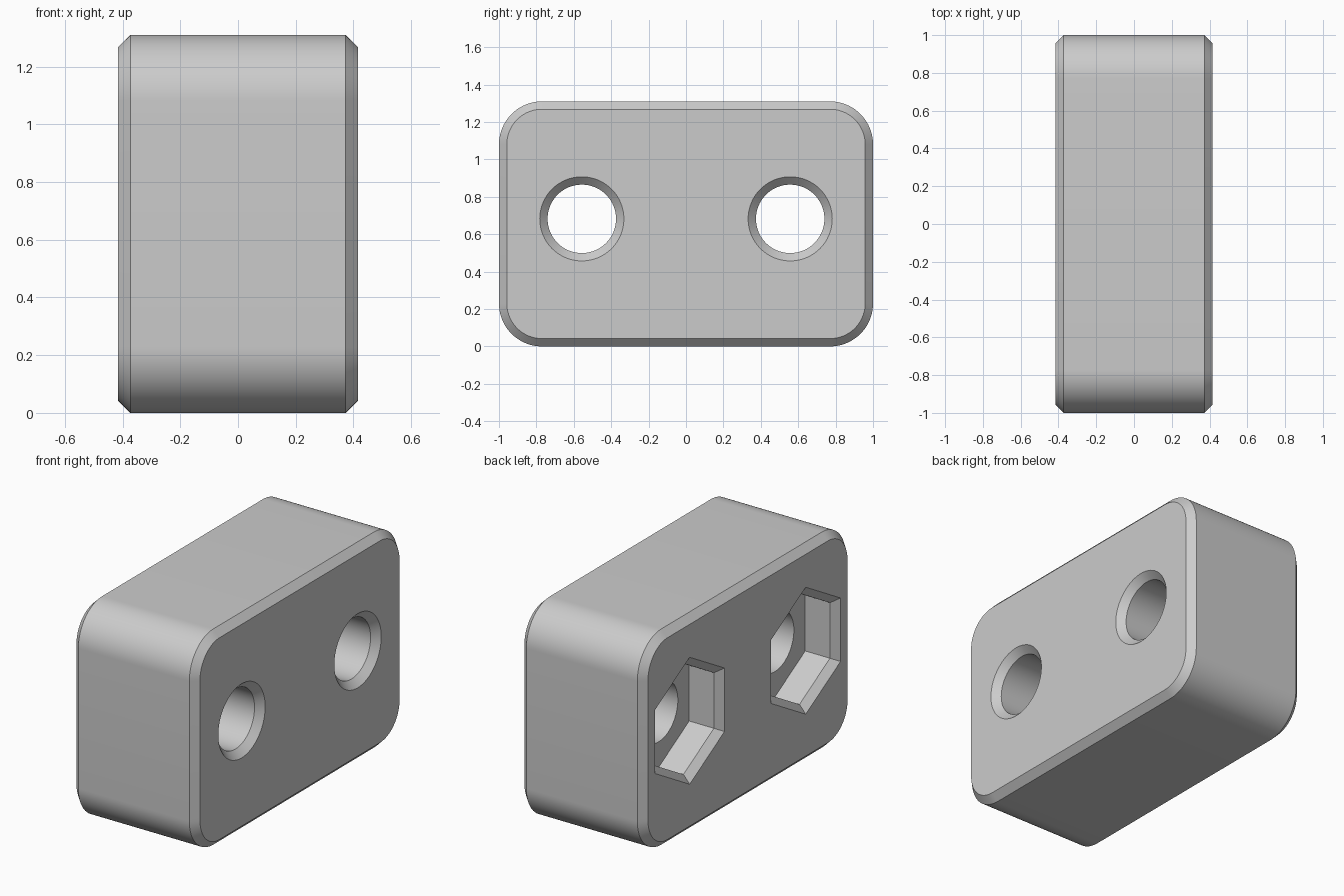
import bpy, bmesh, math

cube = bpy.data.objects.get("Cube")
if cube:
    bpy.data.objects.remove(cube, do_unlink=True)

HALF_X, HALF_Y, HEIGHT = 0.415, 1.0, 1.31
CHAMFER = 0.042
CORNER = 0.23
HOLE_Y, HOLE_Z, HOLE_R = 0.557, 0.682, 0.183
HEX_APOTHEM, POCKET_DEPTH = 0.292, 0.208

grey = bpy.data.materials.new("plain grey")
grey.use_nodes = True
grey.diffuse_color = (0.6, 0.6, 0.6, 1)
grey.node_tree.nodes["Principled BSDF"].inputs["Base Color"].default_value = (0.6, 0.6, 0.6, 1)


def rounded_rect(inset, steps=20):
    """Rounded rectangle outline in the y-z plane, shrunk by inset."""
    r, points = CORNER - inset, []
    cy, cz = HALF_Y - CORNER, HEIGHT / 2 - CORNER
    for i, (sy, sz) in enumerate([(1, 1), (-1, 1), (-1, -1), (1, -1)]):
        for k in range(steps + 1):
            a = (i + k / steps) * math.pi / 2
            points.append((sy * cy + r * math.cos(a), HEIGHT / 2 + sz * cz + r * math.sin(a)))
    return points


def polygon(sides, radius, y):
    """Regular outline around a bolt axis, with one corner pointing up."""
    angles = [math.pi / 2 + 2 * math.pi * k / sides for k in range(sides)]
    return [(y + radius * math.cos(a), HOLE_Z + radius * math.sin(a)) for a in angles]


def loft(name, sections):
    """Closed solid through (x, outline) sections."""
    bm = bmesh.new()
    rings = [[bm.verts.new((x, y, z)) for y, z in outline] for x, outline in sections]
    for a, b in zip(rings, rings[1:]):
        for i in range(len(a)):
            j = (i + 1) % len(a)
            bm.faces.new((a[i], a[j], b[j], b[i]))
    bm.faces.new(rings[0])
    bm.faces.new(rings[-1])
    bmesh.ops.recalc_face_normals(bm, faces=bm.faces)
    mesh = bpy.data.meshes.new(name)
    bm.to_mesh(mesh)
    bm.free()
    mesh.materials.append(grey)
    obj = bpy.data.objects.new(name, mesh)
    bpy.context.collection.objects.link(obj)
    return obj


def cut(target, cutter):
    """Subtract the cutter and discard it."""
    cutter.hide_render = True
    mod = target.modifiers.new("cut", 'BOOLEAN')
    mod.operation, mod.solver, mod.object = 'DIFFERENCE', 'EXACT', cutter
    bpy.context.view_layer.objects.active = target
    bpy.ops.object.modifier_apply(modifier=mod.name)
    bpy.data.objects.remove(cutter, do_unlink=True)


# Rounded block with chamfered rims on both side faces
block = loft("mounting_block", [
    (-HALF_X, rounded_rect(CHAMFER)),
    (-HALF_X + CHAMFER, rounded_rect(0)),
    (HALF_X - CHAMFER, rounded_rect(0)),
    (HALF_X, rounded_rect(CHAMFER)),
])

for y in (-HOLE_Y, HOLE_Y):
    # Through hole, countersunk on the left face
    cut(block, loft("hole_cutter", [
        (-HALF_X - 0.1, polygon(64, HOLE_R, y)),
        (HALF_X - CHAMFER, polygon(64, HOLE_R, y)),
        (HALF_X + CHAMFER, polygon(64, HOLE_R + 2 * CHAMFER, y)),
    ]))
    # Hexagonal nut pocket, chamfered on the right face
    to_corner = 1 / math.cos(math.pi / 6)
    cut(block, loft("nut_pocket_cutter", [
        (-HALF_X - CHAMFER, polygon(6, (HEX_APOTHEM + 2 * CHAMFER) * to_corner, y)),
        (-HALF_X + CHAMFER, polygon(6, HEX_APOTHEM * to_corner, y)),
        (-HALF_X + POCKET_DEPTH, polygon(6, HEX_APOTHEM * to_corner, y)),
    ]))

# Smooth the rounds, keep the chamfer edges sharp
bpy.ops.object.select_all(action='DESELECT')
block.select_set(True)
bpy.context.view_layer.objects.active = block
bpy.ops.object.shade_smooth_by_angle(angle=math.radians(25))
